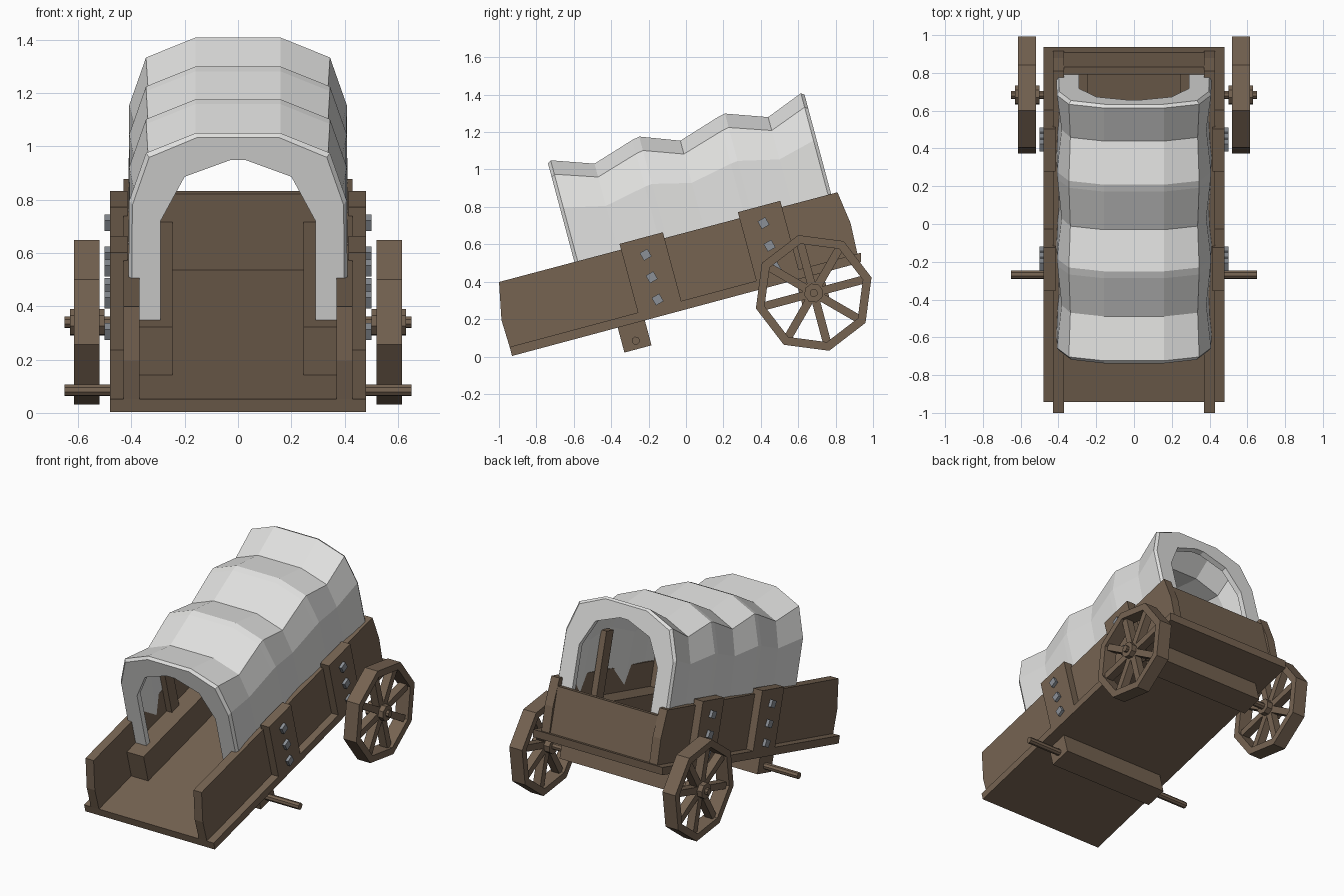
import bpy, bmesh, math
from mathutils import Matrix

if "Cube" in bpy.data.objects:
    bpy.data.objects.remove(bpy.data.objects["Cube"])

# The wagon is built level in (x, u along, w up), then pitched nose-down by 15 degrees
PITCH = Matrix.Translation((0, -0.93, 0.003)) @ Matrix.Rotation(math.radians(15), 4, 'X')


def material(name, color):
    m = bpy.data.materials.new(name)
    m.diffuse_color = (*color, 1)
    m.use_nodes = True
    m.node_tree.nodes["Principled BSDF"].inputs["Base Color"].default_value = m.diffuse_color
    return m


WOOD = material("brown wood", (0.18, 0.125, 0.083))
CANVAS = material("white canvas", (0.75, 0.75, 0.74))
IRON = material("grey iron", (0.26, 0.28, 0.31))


def finish(bm, name, mat):
    bmesh.ops.recalc_face_normals(bm, faces=bm.faces)
    bm.transform(PITCH)
    me = bpy.data.meshes.new(name)
    bm.to_mesh(me)
    bm.free()
    me.materials.append(mat)
    ob = bpy.data.objects.new(name, me)
    bpy.context.collection.objects.link(ob)
    return ob


def add_prism(bm, profile, x0, x1):
    a = [bm.verts.new((x0, u, w)) for u, w in profile]
    b = [bm.verts.new((x1, u, w)) for u, w in profile]
    bm.faces.new(a)
    bm.faces.new(b[::-1])
    n = len(a)
    for i in range(n):
        j = (i + 1) % n
        bm.faces.new((a[i], b[i], b[j], a[j]))


def prism(name, profile, x0, x1, mat=WOOD):
    bm = bmesh.new()
    add_prism(bm, profile, x0, x1)
    return finish(bm, name, mat)


def pair(name, profile, x0, x1, mat=WOOD):
    prism("right_" + name, profile, x0, x1, mat)
    prism("left_" + name, profile, -x1, -x0, mat)


def rect(u0, u1, w0, w1):
    return [(u0, w0), (u1, w0), (u1, w1), (u0, w1)]


def ngon(u, w, r, n, turn=0.0):
    return [(u + r * math.cos(turn + math.tau * i / n),
             w + r * math.sin(turn + math.tau * i / n)) for i in range(n)]


# Bed: floor, side walls, tailgate, inner benches
prism("floor", [(0, 0), (1.93, 0), (1.945, 0.05), (0, 0.05)], -0.48, 0.48)
pair("side_wall", [(0, 0.05), (-0.005, 0.2), (0.035, 0.4), (1.907, 0.395),
                   (1.932, 0.217), (1.925, 0.05)], 0.37, 0.43)
prism("tailgate", rect(1.875, 1.915, 0.05, 0.345), -0.37, 0.37)
pair("bench", rect(0.354, 1.875, 0.05, 0.236), 0.245, 0.37)

# Bolted side plates with inner posts behind them
for tag, u0, u1 in (("front", 0.71, 0.95), ("rear", 1.365, 1.6)):
    pair(tag + "_plate", rect(u0, u1, 0.05, 0.43), 0.415, 0.48)
    uc = (u0 + u1) / 2
    pair(tag + "_post", rect(uc - 0.04, uc + 0.04, 0.236, 0.66), 0.33, 0.37)
    for k, w in enumerate((0.09, 0.213, 0.338)):
        pair(f"{tag}_bolt_{k}", ngon(uc, w, 0.033, 4, math.radians(60)), 0.48, 0.5, IRON)

# Axle blocks and rods under the floor
for tag, u in (("front", 0.66), ("rear", 1.645)):
    prism(tag + "_axle_block", rect(u - 0.075, u + 0.075, -0.138, 0), -0.4, 0.4)
    prism(tag + "_axle", ngon(u, -0.092, 0.022, 8), -0.65, 0.65)

# Rear wheels: octagonal rim, eight spokes, hub
CU, CW = 1.645, -0.092


def wheel(name, s):
    bm = bmesh.new()
    loops = []
    for r, x in ((0.32, 0.52), (0.32, 0.615), (0.272, 0.615), (0.272, 0.52)):
        loops.append([bm.verts.new((s * x, u, w)) for u, w in ngon(CU, CW, r, 8)])
    for k in range(4):
        a, b = loops[k], loops[(k + 1) % 4]
        for i in range(8):
            j = (i + 1) % 8
            bm.faces.new((a[i], b[i], b[j], a[j]))
    for i in range(8):
        c, q = math.cos(i * math.pi / 4), math.sin(i * math.pi / 4)
        spoke = [(CU + d * c - h * q, CW + d * q + h * c)
                 for d, h in ((0.03, -0.022), (0.28, -0.022), (0.28, 0.022), (0.03, 0.022))]
        add_prism(bm, spoke, s * 0.54, s * 0.595)
    add_prism(bm, ngon(CU, CW, 0.052, 8), s * 0.5, s * 0.63)
    finish(bm, name, WOOD)


wheel("right_wheel", 1)
wheel("left_wheel", -1)

# Canvas cover: a faceted arch lofted over peaks and sags, with thick hemmed ends
ARCH = [(0.412, 0.236), (0.408, 0.695), (0.345, 0.88), (0.16, 0.957)]
OPENING = [(0.29, 0.236), (0.29, 0.622), (0.2, 0.793), (0.03, 0.857)]
SAG = [(0.01, 0), (0.025, 0.05), (0.008, 0.075), (0, 0.078)]
LINES = [(0.47, 0), (0.692, 1), (0.92, 0.1), (0.96, 0), (1.167, 1),
         (1.395, 0.1), (1.435, 0), (1.653, 1), (1.855, 0)]


def arch(u, sag=0.0, inset=0.0):
    half = [(x - sag * dx - inset * min(1, x / 0.3), w - sag * dw - (inset if i else 0))
            for i, ((x, w), (dx, dw)) in enumerate(zip(ARCH, SAG))]
    return [(x, u, w) for x, w in half] + [(-x, u, w) for x, w in half[::-1]]


def opening(u):
    return [(x, u, w) for x, w in OPENING] + [(-x, u, w) for x, w in OPENING[::-1]]


rings = [arch(0.452, 0, 0.012)]
rings += [arch(u, s) for u, s in LINES]
rings += [arch(1.872, 0, 0.012), opening(1.872), opening(1.835)]
rings += [arch(min(max(u, 0.49), 1.835), s, 0.03) for u, s in LINES[::-1]]
rings += [opening(0.49), opening(0.452)]
bm = bmesh.new()
rows = [[bm.verts.new(p) for p in ring] for ring in rings]
for k in range(len(rows)):
    a, b = rows[k], rows[(k + 1) % len(rows)]
    for i in range(len(a) - 1):
        bm.faces.new((a[i], b[i], b[i + 1], a[i + 1]))
finish(bm, "canvas_cover", CANVAS)
